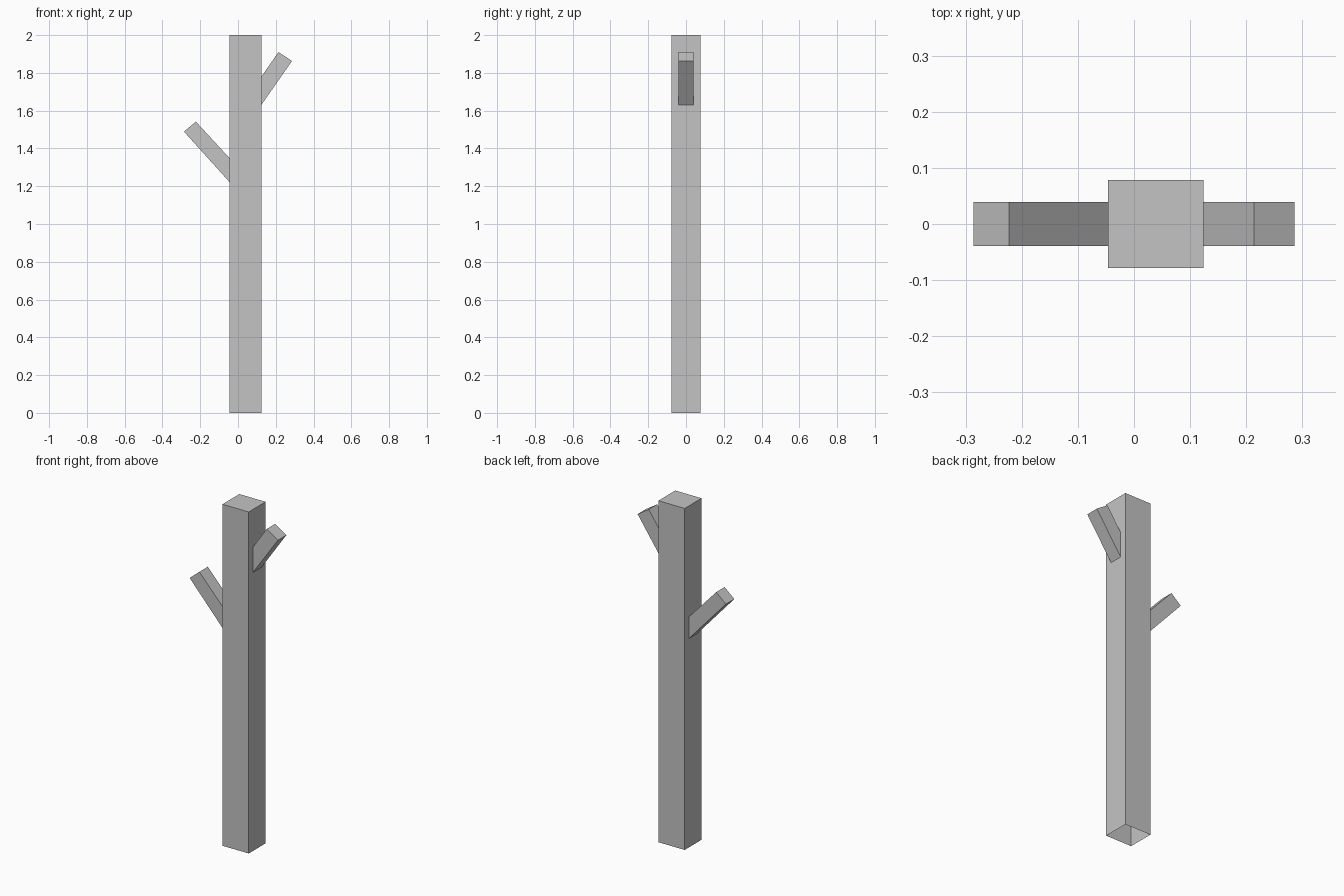
import bpy, bmesh

if "Cube" in bpy.data.objects:
    bpy.data.objects.remove(bpy.data.objects["Cube"])

grey = bpy.data.materials.new("light_grey")
grey.diffuse_color = (0.55, 0.55, 0.55, 1)
grey.use_nodes = True
grey.node_tree.nodes["Principled BSDF"].inputs["Base Color"].default_value = grey.diffuse_color


def prism(name, outline, half_depth, open_side):
    """Extrude an x-z outline along y, leaving one side of the outline open."""
    bm = bmesh.new()
    front = [bm.verts.new((x, -half_depth, z)) for x, z in outline]
    back = [bm.verts.new((x, half_depth, z)) for x, z in outline]
    bm.faces.new(front)
    bm.faces.new(back[::-1])
    n = len(outline)
    for i in range(n):
        if i != open_side:
            j = (i + 1) % n
            bm.faces.new((front[j], front[i], back[i], back[j]))
    bmesh.ops.recalc_face_normals(bm, faces=bm.faces)
    mesh = bpy.data.meshes.new(name)
    bm.to_mesh(mesh)
    bm.free()
    mesh.materials.append(grey)
    obj = bpy.data.objects.new(name, mesh)
    bpy.context.collection.objects.link(obj)
    return obj


LEFT, RIGHT = -0.046, 0.124

# Square trunk, open underneath
prism("trunk", [(LEFT, 0), (RIGHT, 0), (RIGHT, 2), (LEFT, 2)], 0.078, 0)

# Slanted branches, open where they meet the trunk
prism("right_branch",
      [(RIGHT, 1.78), (RIGHT, 1.631), (0.286, 1.863), (0.214, 1.91)], 0.039, 0)
prism("left_branch",
      [(LEFT, 1.223), (LEFT, 1.35), (-0.223, 1.542), (-0.286, 1.489)], 0.039, 0)
